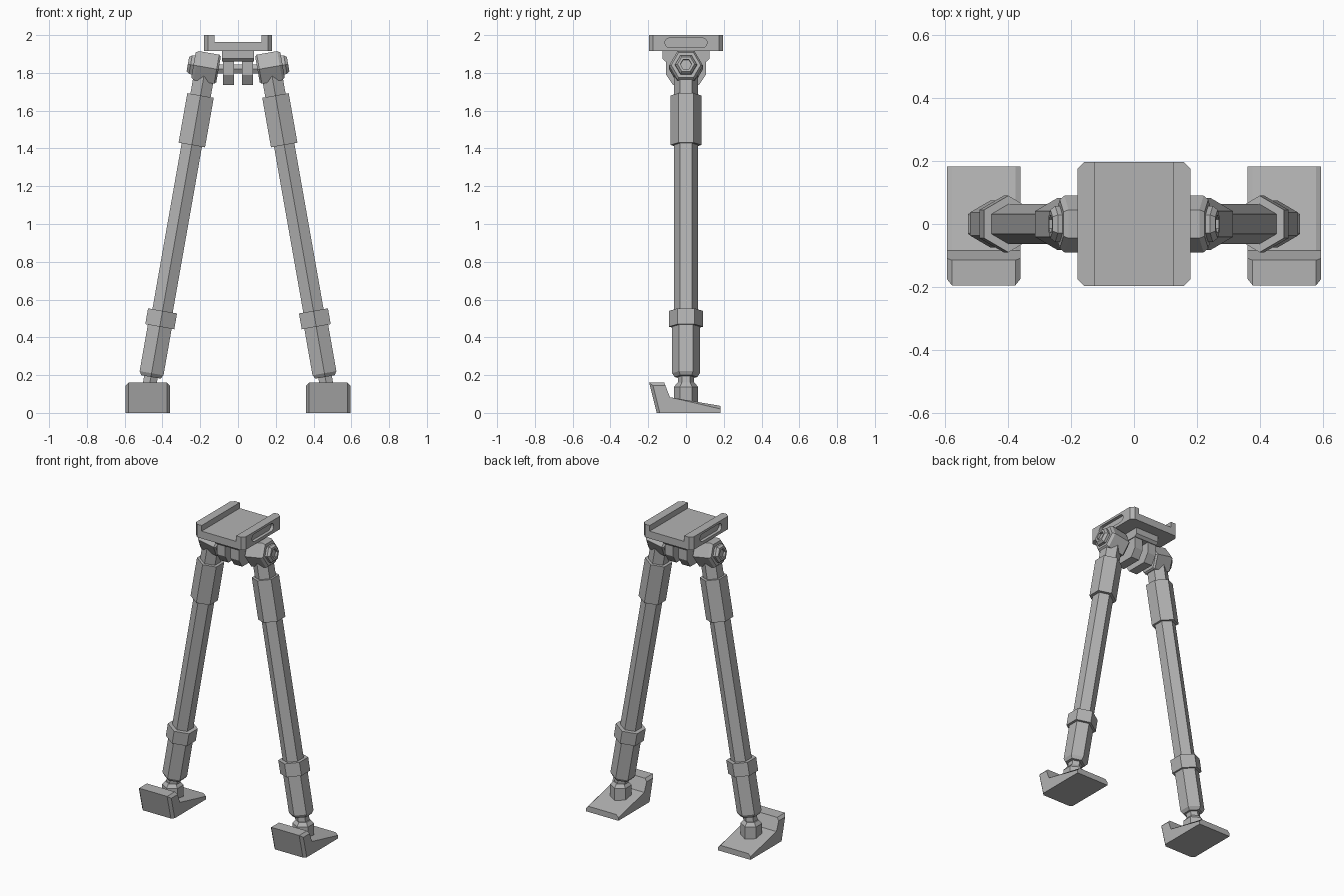
import bpy, bmesh, math
from mathutils import Vector

if "Cube" in bpy.data.objects:
    bpy.data.objects.remove(bpy.data.objects["Cube"])

metal = bpy.data.materials.new("grey_metal")
metal.use_nodes = True
GREY = (0.45, 0.45, 0.45, 1)
metal.diffuse_color = GREY
metal.node_tree.nodes["Principled BSDF"].inputs["Base Color"].default_value = GREY


def finish(name, bm):
    bmesh.ops.recalc_face_normals(bm, faces=bm.faces)
    mesh = bpy.data.meshes.new(name)
    bm.to_mesh(mesh)
    bm.free()
    mesh.materials.append(metal)
    obj = bpy.data.objects.new(name, mesh)
    bpy.context.collection.objects.link(obj)
    return obj


def hex_turning(name, origin, axis, rings):
    """Six-sided stepped shaft; rings are (radius, distance along axis)."""
    bm = bmesh.new()
    origin, axis, y = Vector(origin), Vector(axis).normalized(), Vector((0, 1, 0))
    across = axis.cross(y)
    loops = []
    for r, t in rings:
        angles = [k * math.pi / 3 for k in range(6)]
        loops.append([bm.verts.new(origin + axis * t + r * (math.cos(a) * y + math.sin(a) * across))
                      for a in angles])
    for low, high in zip(loops, loops[1:]):
        for k in range(6):
            n = (k + 1) % 6
            bm.faces.new((low[k], low[n], high[n], high[k]))
    bm.faces.new(loops[0])
    bm.faces.new(loops[-1])
    return finish(name, bm)


def extrude_profile(points, offset):
    """Solid from a closed 3D outline pushed along offset."""
    bm = bmesh.new()
    face = bm.faces.new([bm.verts.new(p) for p in points])
    out = bmesh.ops.extrude_face_region(bm, geom=[face], use_keep_orig=True)
    moved = [v for v in out["geom"] if isinstance(v, bmesh.types.BMVert)]
    bmesh.ops.translate(bm, verts=moved, vec=offset)
    bmesh.ops.recalc_face_normals(bm, faces=bm.faces)
    return bm


def bevel_edges(bm, test, width):
    edges = [e for e in bm.edges if test(e)]
    bmesh.ops.bevel(bm, geom=edges, offset=width, segments=1, affect='EDGES')


def yz_solid(x0, x1, outline):
    return extrude_profile([(x0, y, z) for y, z in outline], (x1 - x0, 0, 0))


# Top rail mount: channel section with clipped corners
half = [(0.18, 1.915), (0.18, 2.0), (0.125, 2.0), (0.125, 1.963)]
outline = half + [(-x, z) for x, z in reversed(half)]
bm = extrude_profile([(x, -0.197, z) for x, z in outline], (0, 0.394, 0))
bevel_edges(bm, lambda e: all(abs(v.co.x) > 0.17 for v in e.verts)
            and abs(e.verts[0].co.z - e.verts[1].co.z) > 0.05, 0.022)
mount = finish("rail_mount", bm)

# Rounded slots recessed in both sides of the mount
for side, label in ((-1, "right"), (1, "left")):
    slot = []
    for end in (1, -1):
        for k in range(7):
            a = math.pi * k / 6 - math.pi / 2
            slot.append((end * (0.087 + 0.025 * math.cos(a)), 1.96 + end * 0.025 * math.sin(a)))
    cutter = finish(label + "_slot_cutter", yz_solid(side * 0.16, side * 0.2, slot))
    cutter.hide_render = True
    cutter.hide_viewport = True
    cut = mount.modifiers.new(label + "_slot", 'BOOLEAN')
    cut.operation = 'DIFFERENCE'
    cut.solver = 'EXACT'
    cut.object = cutter

# Block under the mount and the axle joining the hinges
finish("mount_block", yz_solid(-0.085, 0.085, [(-0.125, 1.92), (0.125, 1.92), (0.125, 1.875),
                                             (0.11, 1.86), (-0.11, 1.86), (-0.125, 1.875)]))
hex_turning("hinge_axle", (-0.15, 0, 1.82), (1, 0, 0), [(0.028, 0), (0.028, 0.3)])

SPLAY = math.radians(10)
LEG_PARTS = {
    "leg_tube": [(0.063, 0), (0.063, 1.40)],
    "upper_collar": [(0.082, 0.152), (0.082, 0.418)],
    "lower_collar": [(0.09, 1.31), (0.09, 1.395)],
    "lower_sleeve": [(0.074, 1.36), (0.074, 1.645), (0.06, 1.665)],
    "ankle_pin": [(0.042, 1.64), (0.042, 1.73)],
}
FOOT = [(-0.195, 0.16), (-0.155, 0), (0.183, 0), (0.183, 0.037), (-0.085, 0.083), (-0.115, 0.16)]

for side, label in ((-1, "right"), (1, "left")):
    # Clevis prong, tapered at the bottom
    prong = yz_solid(side * 0.02, side * 0.08, [(-0.105, 1.87), (0.105, 1.87), (0.105, 1.79),
                                               (0.07, 1.737), (-0.07, 1.737), (-0.105, 1.79)])
    finish(label + "_prong", prong)

    # Splayed leg
    hinge = (side * 0.172, 0, 1.83)
    down = (side * math.sin(SPLAY), 0, -math.cos(SPLAY))
    for part, rings in LEG_PARTS.items():
        hex_turning(label + "_" + part, hinge, down, rings)

    # Hinge head with a socketed bolt on its outer end
    outward = (side * math.cos(SPLAY), 0, math.sin(SPLAY))
    hex_turning(label + "_hinge_head", hinge, outward,
                [(0.08, -0.07), (0.09, -0.06), (0.09, 0.05), (0.078, 0.065)])
    hex_turning(label + "_hinge_bolt", hinge, outward,
                [(0.058, 0.06), (0.058, 0.08), (0.045, 0.095), (0.03, 0.095), (0.03, 0.08)])

    # Foot: sloped pad with an upturned toe, chamfered along its sides
    x = side * 0.478
    pad = yz_solid(x - 0.117, x + 0.117, FOOT)
    pad.normal_update()

    def chamfered(e):
        flat = [f.normal for f in e.link_faces if abs(f.normal.x) < 0.5]
        return len(flat) == 1 and flat[0].z > -0.9 and flat[0].y < 0.9
    bevel_edges(pad, chamfered, 0.016)
    finish(label + "_foot", pad)
    hex_turning(label + "_foot_socket", (side * 0.472, 0, 0.03), (0, 0, 1),
                [(0.064, 0), (0.064, 0.108), (0.045, 0.13)])
